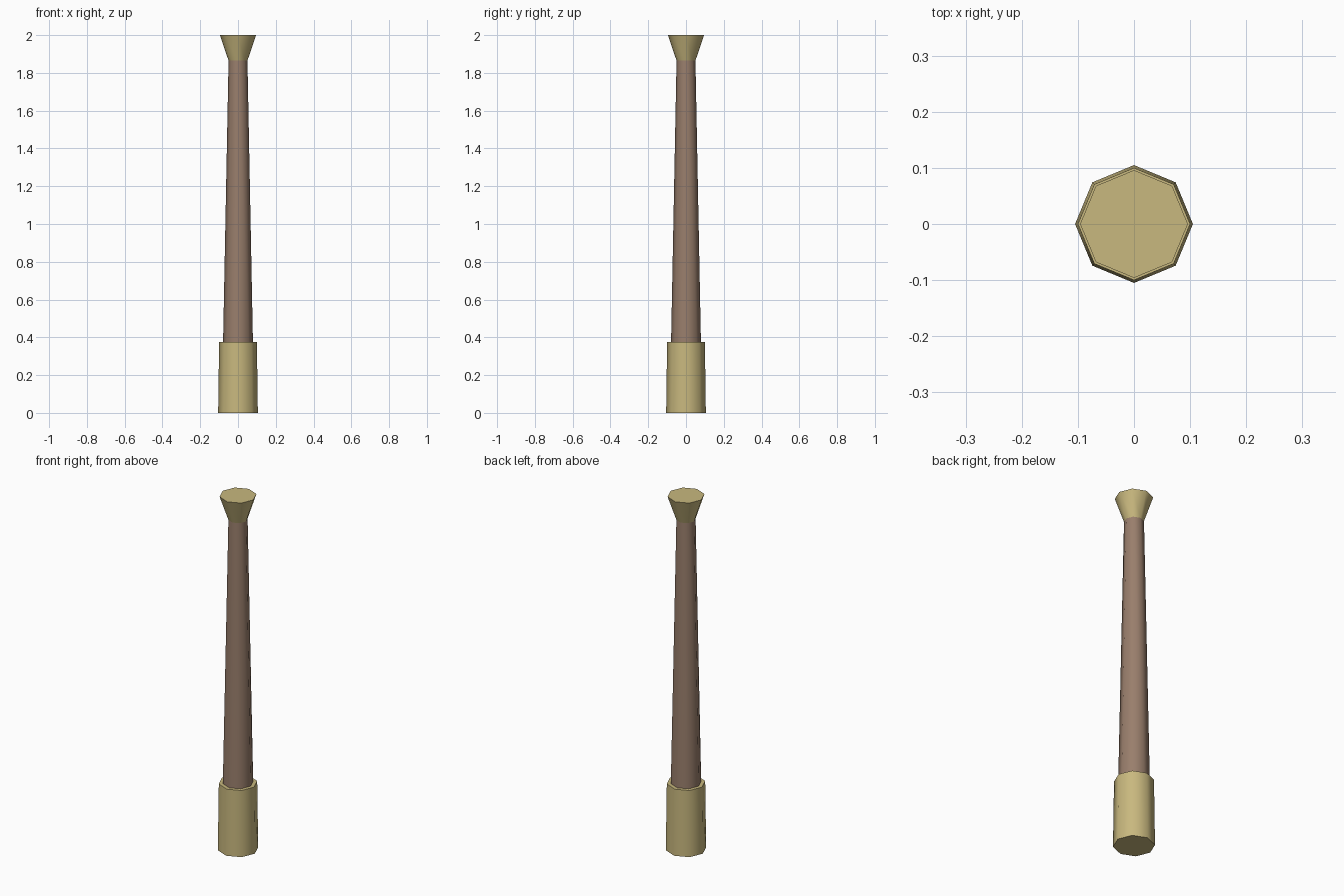
import bpy
import math

SIDES = 8

cube = bpy.data.objects.get("Cube")
if cube:
    bpy.data.objects.remove(cube, do_unlink=True)


def make_material(name, color):
    mat = bpy.data.materials.new(name)
    mat.use_nodes = True
    mat.diffuse_color = color
    mat.node_tree.nodes["Principled BSDF"].inputs["Base Color"].default_value = color
    return mat


def tapered_part(name, z_low, z_high, r_low, r_high, mat):
    """Eight-sided tapered cylinder with smooth sides and sharp rims."""
    bpy.ops.mesh.primitive_cone_add(
        vertices=SIDES, radius1=r_low, radius2=r_high, depth=z_high - z_low,
        location=(0, 0, (z_low + z_high) / 2))
    obj = bpy.context.object
    obj.name = name
    obj.data.materials.append(mat)
    bpy.ops.object.shade_smooth_by_angle(angle=math.radians(50))
    return obj


brass = make_material("pale brass", (0.58, 0.48, 0.21, 1))
wood = make_material("brown wood", (0.32, 0.21, 0.15, 1))

# Thick socket at the foot, slim tapering shaft, flared cap on top
tapered_part("base_socket", 0, 0.375, 0.105, 0.1, brass)
tapered_part("shaft", 0.375, 1.865, 0.079, 0.05, wood)
tapered_part("flared_cap", 1.865, 2.0, 0.05, 0.096, brass)
